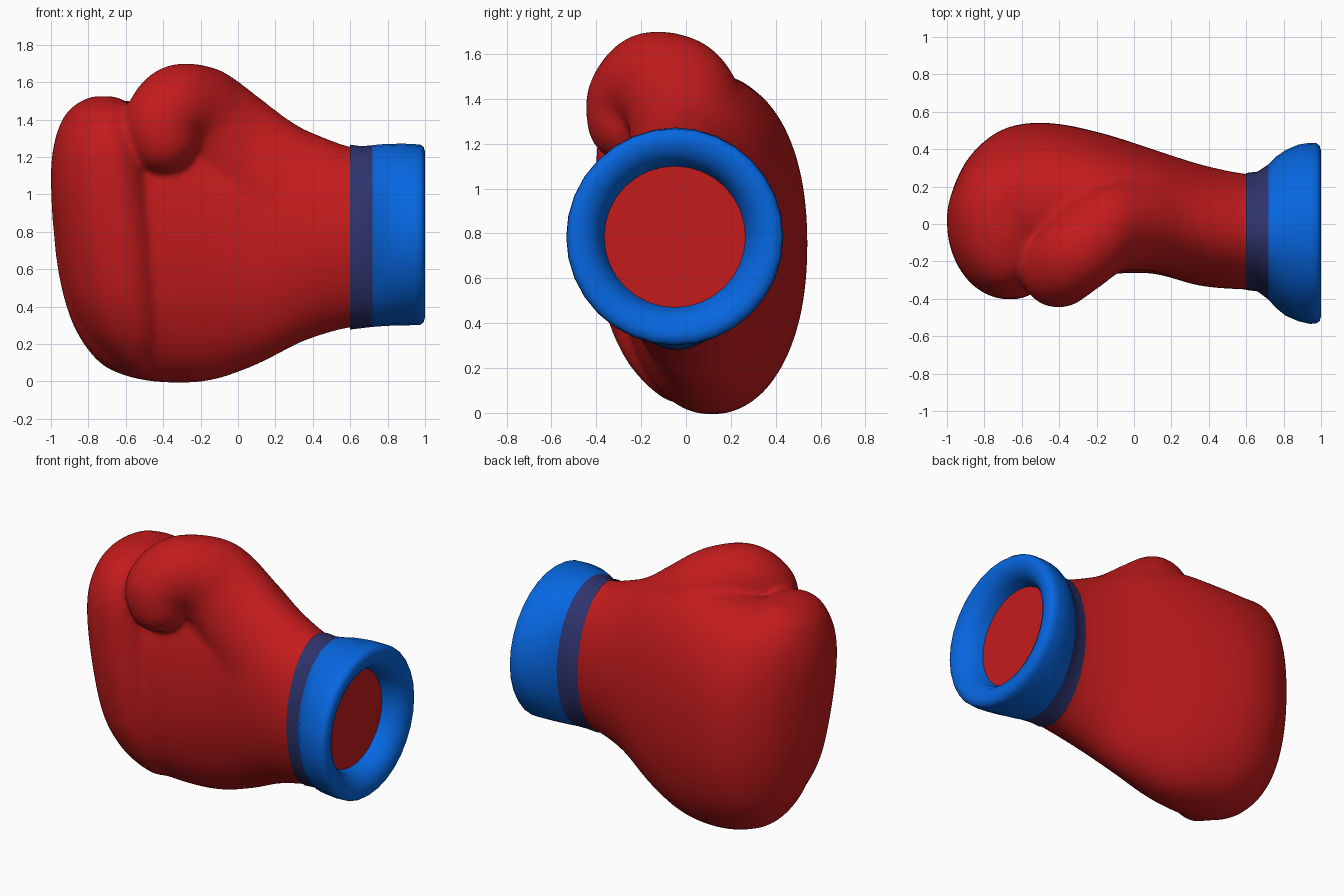
import bpy, bmesh, math
from mathutils import Vector, Matrix

if "Cube" in bpy.data.objects:
    bpy.data.objects.remove(bpy.data.objects["Cube"])


def material(name, rgb):
    m = bpy.data.materials.new(name)
    m.diffuse_color = (*rgb, 1)
    m.use_nodes = True
    m.node_tree.nodes["Principled BSDF"].inputs["Base Color"].default_value = m.diffuse_color
    return m


red = material("red leather", (0.55, 0.011, 0.012))
blue = material("blue cuff", (0.002, 0.135, 0.75))
navy = material("navy band", (0.028, 0.034, 0.155))


def spline(rows, steps):
    """Catmull-Rom interpolation of rows of numbers."""
    out = []
    for i in range(len(rows) - 1):
        a, b, c, d = (rows[max(0, min(len(rows) - 1, i + k))] for k in (-1, 0, 1, 2))
        for s in range(steps):
            t = s / steps
            out.append([0.5 * (2 * q + (r - p) * t + (2 * p - 5 * q + 4 * r - w) * t * t
                               + (3 * q - p - 3 * r + w) * t ** 3)
                        for p, q, r, w in zip(a, b, c, d)])
    return out + [list(rows[-1])]


def add_loft(bm, axis, rows, n=48, shear=0.0, caps=(True, True)):
    """Rows: position, u low, u high, v low, v high, roundness power."""
    rings = []
    for t, u0, u1, v0, v1, p in rows:
        ring = []
        for k in range(n):
            a = 2 * math.pi * k / n
            c, s = math.cos(a), math.sin(a)
            du = (u1 - u0) / 2 * math.copysign(abs(c) ** (2 / p), c)
            u = (u0 + u1) / 2 + du
            v = (v0 + v1) / 2 + (v1 - v0) / 2 * math.copysign(abs(s) ** (2 / p), s) - shear * du
            ring.append(bm.verts.new((t, u, v) if axis == 'X' else (u, v, t)))
        rings.append(ring)
    for a, b in zip(rings, rings[1:]):
        for k in range(n):
            j = (k + 1) % n
            bm.faces.new((a[k], a[j], b[j], b[k]))
    return [bm.faces.new(r) for r, cap in zip((rings[0], rings[-1]), caps) if cap]


def finish(bm, name, mats):
    bmesh.ops.recalc_face_normals(bm, faces=bm.faces[:])
    me = bpy.data.meshes.new(name)
    bm.to_mesh(me)
    bm.free()
    for m in mats:
        me.materials.append(m)
    ob = bpy.data.objects.new(name, me)
    bpy.context.collection.objects.link(ob)
    return ob


# Padded mitt: hand, curled fingers and thumb, fused by a voxel remesh
bm = bmesh.new()
hand = [(0.70, -0.35, 0.27, 0.29, 1.25, 2), (0.58, -0.35, 0.27, 0.285, 1.26, 2),
        (0.35, -0.33, 0.32, 0.215, 1.35, 2), (0.1, -0.265, 0.40, 0.09, 1.46, 2.1),
        (-0.15, -0.27, 0.48, 0.005, 1.51, 2.15), (-0.4, -0.30, 0.535, -0.005, 1.50, 2.2),
        (-0.6, -0.31, 0.535, 0.03, 1.50, 2.2), (-0.75, -0.25, 0.48, 0.11, 1.51, 2.2),
        (-0.88, -0.15, 0.36, 0.30, 1.44, 2.2), (-0.96, -0.04, 0.21, 0.58, 1.33, 2.1),
        (-1.0, 0.03, 0.07, 0.95, 1.15, 2)]
add_loft(bm, 'X', spline(hand, 4))

fingers = [(0.05, -0.60, -0.46, -0.08, 0.20, 2), (0.12, -0.70, -0.42, -0.17, 0.25, 2),
           (0.25, -0.82, -0.40, -0.27, 0.28, 2.1), (0.45, -0.91, -0.405, -0.35, 0.29, 2.1),
           (0.75, -0.965, -0.43, -0.39, 0.29, 2.1), (1.05, -1.0, -0.47, -0.395, 0.29, 2.1),
           (1.25, -0.988, -0.50, -0.38, 0.28, 2.1), (1.40, -0.94, -0.53, -0.32, 0.26, 2),
           (1.48, -0.87, -0.57, -0.23, 0.22, 2), (1.525, -0.78, -0.66, -0.08, 0.14, 2)]
add_loft(bm, 'Z', spline(fingers, 4), shear=0.26)

# Thumb rows: x, y low, y high, z low, z high, half length
thumb = [(0.35, -0.29, 0.24, 0.50, 1.34, 0.16), (0.20, -0.275, 0.28, 0.52, 1.43, 0.19),
         (0.05, -0.25, 0.29, 0.70, 1.54, 0.20), (-0.10, -0.26, 0.26, 0.98, 1.645, 0.21),
         (-0.20, -0.30, 0.18, 1.17, 1.69, 0.22), (-0.32, -0.385, 0.06, 1.235, 1.695, 0.22),
         (-0.40, -0.445, -0.03, 1.18, 1.60, 0.208), (-0.395, -0.443, -0.06, 1.112, 1.50, 0.19)]
for x, y0, y1, z0, z1, r in spline(thumb, 6):
    place = Matrix.Translation(Vector((x, (y0 + y1) / 2, (z0 + z1) / 2)))
    size = Matrix.Diagonal((r, (y1 - y0) / 2, (z1 - z0) / 2, 1))
    bmesh.ops.create_uvsphere(bm, u_segments=28, v_segments=18, radius=1, matrix=place @ size)
mitt = finish(bm, "padded_mitt", [red])
rm = mitt.modifiers.new("fuse", 'REMESH')
rm.mode = 'VOXEL'
rm.voxel_size = 0.018
rm.use_smooth_shade = True
sm = mitt.modifiers.new("soften", 'SMOOTH')
sm.factor = 0.5
sm.iterations = 15

# Apply the fusing and open the wrist end inside the band
fused = bpy.data.meshes.new_from_object(mitt.evaluated_get(bpy.context.evaluated_depsgraph_get()))
mitt.modifiers.clear()
mitt.data = fused
bm = bmesh.new()
bm.from_mesh(fused)
bmesh.ops.delete(bm, geom=[v for v in bm.verts if v.co.x > 0.625], context='VERTS')
bm.to_mesh(fused)
bm.free()

# Wrist band
bm = bmesh.new()
add_loft(bm, 'X', [(0.60, -0.353, 0.273, 0.278, 1.266, 2), (0.66, -0.36, 0.28, 0.285, 1.258, 2),
                   (0.72, -0.405, 0.32, 0.292, 1.263, 2)], 32, caps=(False, False))
band = finish(bm, "wrist_band", [navy])

# Flared cuff with a rolled rim, closed by a red lining disc
cy, cz = -0.05, 0.785


def round_row(x, r):
    return (x, cy - r, cy + r, cz - r, cz + r, 2)


bm = bmesh.new()
rows = [(0.72, -0.405, 0.32, 0.292, 1.263, 2), (0.76, -0.45, 0.36, 0.295, 1.268, 2),
        (0.81, -0.49, 0.395, 0.298, 1.27, 2), (0.88, -0.52, 0.425, 0.30, 1.272, 2)]
rows += [round_row(*p) for p in ((0.94, 0.484), (0.975, 0.482), (0.993, 0.468), (1.0, 0.44),
                                 (0.992, 0.40), (0.97, 0.362), (0.93, 0.332), (0.865, 0.315))]
lining, = add_loft(bm, 'X', rows, 32, caps=(False, True))
lining.material_index = 1
cuff = finish(bm, "flared_cuff", [blue, red])

for ob in (band, cuff):
    bpy.ops.object.select_all(action='DESELECT')
    ob.select_set(True)
    bpy.context.view_layer.objects.active = ob
    bpy.ops.object.shade_smooth_by_angle(angle=math.radians(40))
